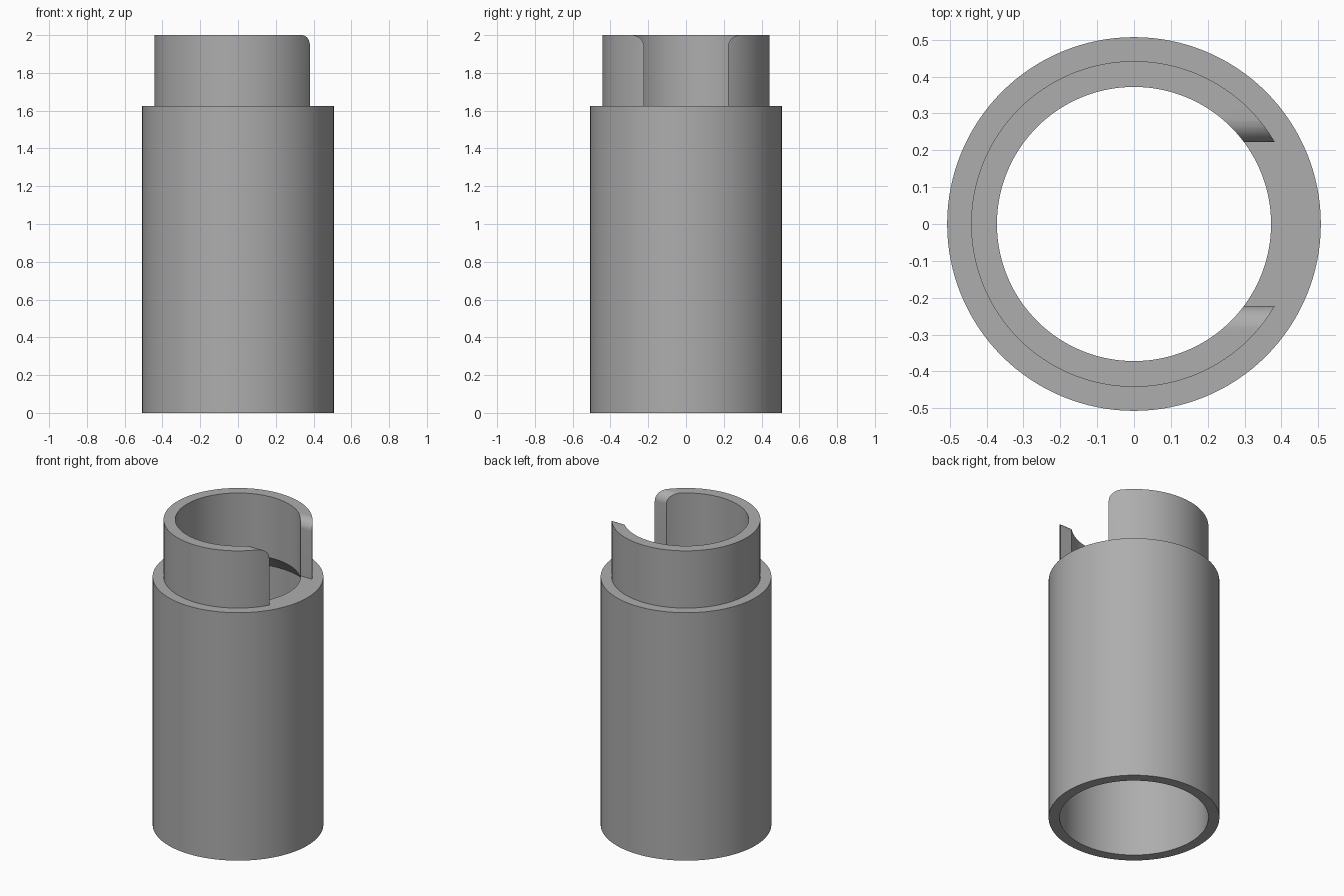
import bpy, math

cube = bpy.data.objects.get("Cube")
if cube:
    bpy.data.objects.remove(cube, do_unlink=True)

SEGMENTS = 128
OUTER, SPIGOT, BORE = 0.507, 0.442, 0.372
SHOULDER, TOP = 1.625, 2.0
SLOT, ROUND = 0.222, 0.065

grey = bpy.data.materials.new("plain grey")
grey.use_nodes = True
colour = (0.42, 0.42, 0.42, 1)
grey.diffuse_color = colour
grey.node_tree.nodes["Principled BSDF"].inputs["Base Color"].default_value = colour


def make_object(name, verts, faces):
    mesh = bpy.data.meshes.new(name)
    mesh.from_pydata(verts, [], faces)
    mesh.materials.append(grey)
    obj = bpy.data.objects.new(name, mesh)
    bpy.context.collection.objects.link(obj)
    return obj


def lathe(name, profile):
    """Revolve a closed (radius, z) loop around the z axis."""
    n = len(profile)
    verts = []
    for i in range(SEGMENTS):
        a = math.tau * i / SEGMENTS
        verts += [(r * math.cos(a), r * math.sin(a), z) for r, z in profile]
    faces = []
    for i in range(SEGMENTS):
        j = (i + 1) % SEGMENTS
        for k in range(n):
            m = (k + 1) % n
            faces.append((i * n + k, j * n + k, j * n + m, i * n + m))
    return make_object(name, verts, faces)


def prism(name, outline, x0, x1):
    """Extrude a (y, z) outline along x."""
    n = len(outline)
    verts = [(x, y, z) for x in (x0, x1) for y, z in outline]
    faces = [tuple(reversed(range(n))), tuple(range(n, 2 * n))]
    faces += [(k, (k + 1) % n, n + (k + 1) % n, n + k) for k in range(n)]
    return make_object(name, verts, faces)


# Sleeve: wide socket below, tapering inside to a narrower spigot on top
sleeve = lathe("sleeve", [
    (OUTER, 0), (OUTER, SHOULDER), (SPIGOT, SHOULDER), (SPIGOT, TOP),
    (BORE, TOP), (BORE, 1.60), (SPIGOT, 1.51), (SPIGOT, 0)])

# Slot cutter: straight sides that flare out in rounded upper corners
flare = []
for i in range(13):
    a = math.pi / 2 * i / 12
    flare.append((SLOT + ROUND * (1 - math.cos(a)), TOP - ROUND + ROUND * math.sin(a)))
side = [(SLOT, SHOULDER)] + flare + [(SLOT + ROUND, TOP + 0.1)]
outline = side + [(-y, z) for y, z in reversed(side)]
cutter = prism("slot_cutter", outline, 0.1, 0.7)
cutter.hide_render = True

cut = sleeve.modifiers.new("slot", 'BOOLEAN')
cut.operation = 'DIFFERENCE'
cut.solver = 'EXACT'
cut.object = cutter

# Bake the cut, then smooth the round walls
bpy.ops.object.select_all(action='DESELECT')
sleeve.select_set(True)
bpy.context.view_layer.objects.active = sleeve
bpy.ops.object.modifier_apply(modifier=cut.name)
bpy.data.objects.remove(cutter, do_unlink=True)
bpy.ops.object.shade_smooth_by_angle(angle=math.radians(30))
